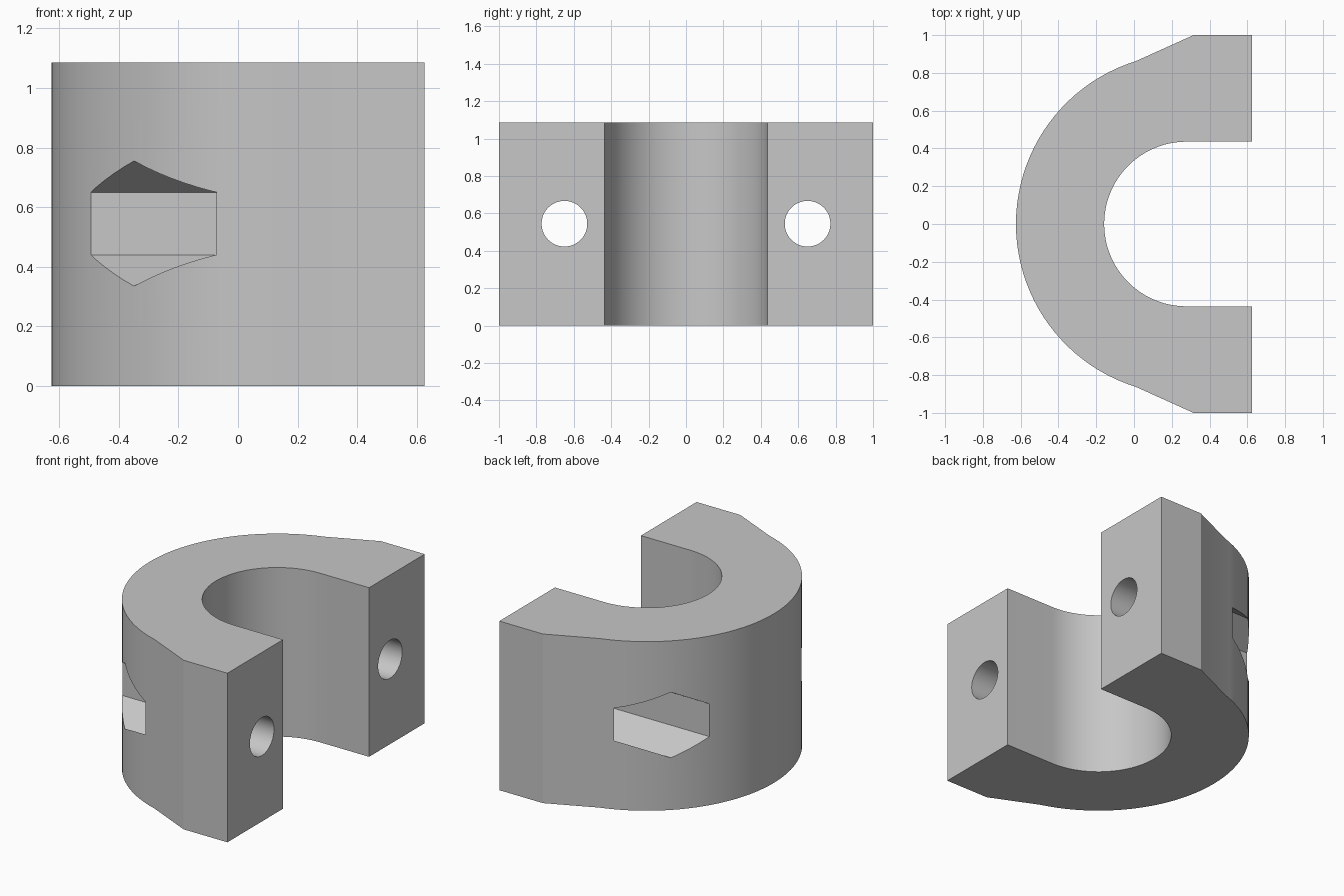
import bpy
import bmesh
from math import pi, sin, cos, radians, acos
from mathutils import Matrix

cube = bpy.data.objects.get("Cube")
if cube:
    bpy.data.objects.remove(cube, do_unlink=True)

HEIGHT = 1.085
END_X = 0.625          # flat clamping faces
CENTRE_X = 0.278       # axis of both arcs
OUTER, INNER = 0.903, 0.436
BOLT_Y, BOLT_Z = 0.65, 0.545

grey = bpy.data.materials.new("plain_grey")
grey.use_nodes = True
colour = (0.57, 0.57, 0.57, 1)
grey.diffuse_color = colour
grey.node_tree.nodes["Principled BSDF"].inputs["Base Color"].default_value = colour


def add_object(name, bm):
    bmesh.ops.recalc_face_normals(bm, faces=bm.faces)
    mesh = bpy.data.meshes.new(name)
    bm.to_mesh(mesh)
    bm.free()
    mesh.materials.append(grey)
    ob = bpy.data.objects.new(name, mesh)
    bpy.context.collection.objects.link(ob)
    return ob


def arc(radius, start, end, steps):
    angles = [start + (end - start) * i / steps for i in range(steps + 1)]
    return [(CENTRE_X + radius * cos(a), radius * sin(a)) for a in angles]


def bolt_cutter(name, y, radius, sides, x0, x1):
    """Prism along x, with a corner pointing up."""
    bm = bmesh.new()
    bmesh.ops.create_cone(bm, cap_ends=True, segments=sides, radius1=radius,
                          radius2=radius, depth=x1 - x0)
    turn = Matrix.Rotation(pi / 2, 4, "Y")
    place = Matrix.Translation(((x0 + x1) / 2, y, BOLT_Z))
    bmesh.ops.transform(bm, matrix=place @ turn, verts=bm.verts)
    # put a corner at the top of the prism
    top = max(v.co.z for v in bm.verts)
    if top < BOLT_Z + radius * 0.99:
        spin = place @ Matrix.Rotation(pi / sides, 4, "X") @ place.inverted()
        bmesh.ops.transform(bm, matrix=spin, verts=bm.verts)
    ob = add_object(name, bm)
    ob.hide_render = True
    return ob


# C-shaped half clamp: outer arc, flared shoulders, straight arms, inner arc
shoulder = acos((0.01 - CENTRE_X) / OUTER)
profile = [(END_X, 1), (0.315, 1)]
profile += arc(OUTER, shoulder, 2 * pi - shoulder, 44)
profile += [(0.315, -1), (END_X, -1), (END_X, -INNER)]
profile += arc(INNER, 1.5 * pi, 0.5 * pi, 48)
profile += [(END_X, INNER)]

bm = bmesh.new()
base = bm.faces.new([bm.verts.new((x, y, 0)) for x, y in profile])
raised = bmesh.ops.extrude_face_region(bm, geom=[base])["geom"]
bmesh.ops.translate(bm, vec=(0, 0, HEIGHT),
                    verts=[g for g in raised if isinstance(g, bmesh.types.BMVert)])
clamp = add_object("half_clamp", bm)

# Bolt holes through both arms, with hexagonal nut pockets from the curved side
cutters = []
for side, y in (("left", BOLT_Y), ("right", -BOLT_Y)):
    cutters.append(bolt_cutter("bolt_hole_" + side, y, 0.122, 80, -1, 1))
    cutters.append(bolt_cutter("nut_pocket_" + side, y, 0.21, 6, -1.2, 0.303))

bpy.context.view_layer.objects.active = clamp
for cutter in cutters:
    mod = clamp.modifiers.new(cutter.name, "BOOLEAN")
    mod.operation = "DIFFERENCE"
    mod.solver = "EXACT"
    mod.object = cutter
    bpy.ops.object.modifier_apply(modifier=mod.name)
    bpy.data.objects.remove(cutter, do_unlink=True)

# Smooth the arcs and bores, keep every real edge crisp
bpy.ops.object.select_all(action="DESELECT")
clamp.select_set(True)
bpy.ops.object.shade_smooth_by_angle(angle=radians(5.5))
